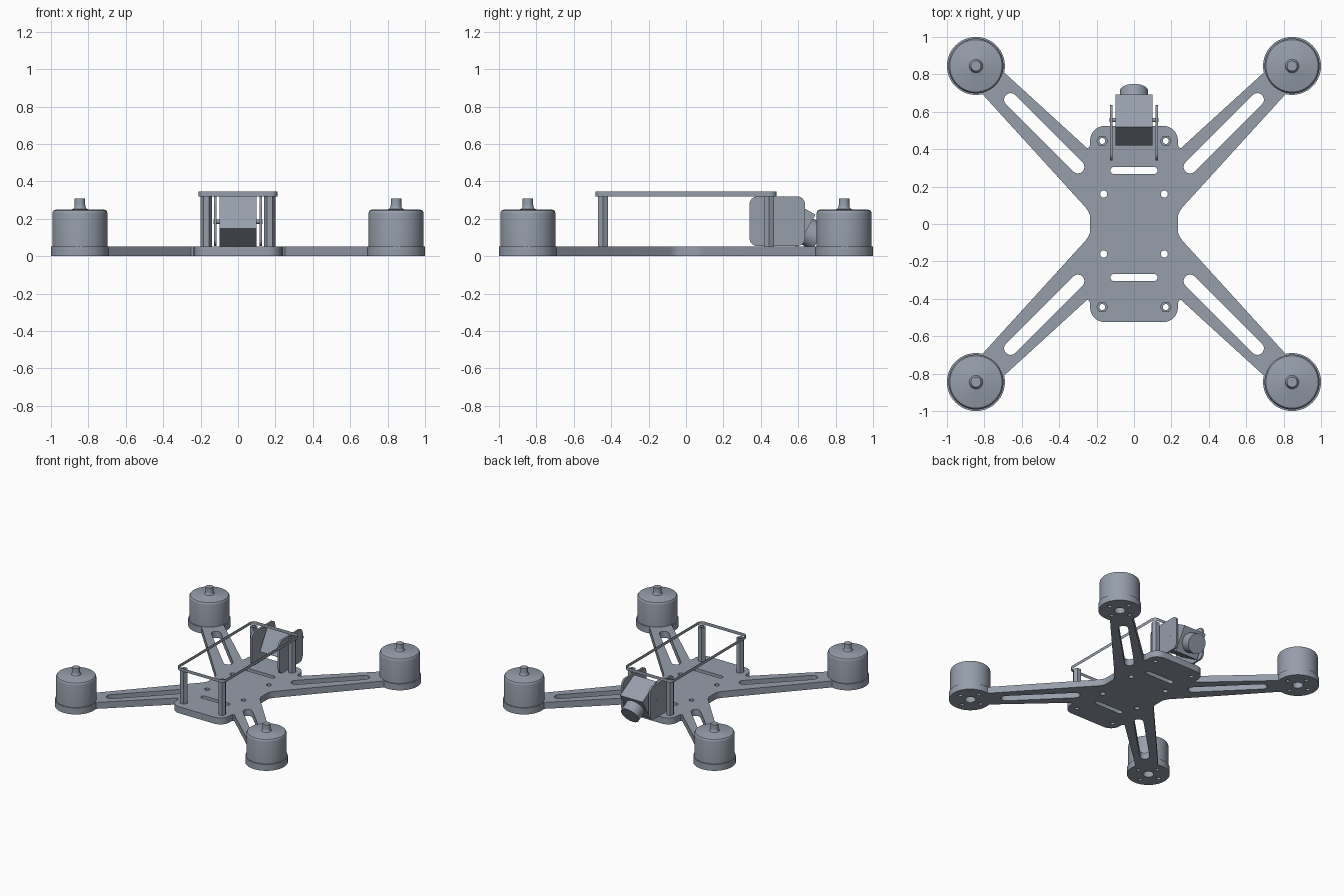
import bpy, bmesh
from math import sin, cos, pi, radians
from mathutils import Matrix, Vector

if "Cube" in bpy.data.objects:
    bpy.data.objects.remove(bpy.data.objects["Cube"])

metal = bpy.data.materials.new("blue_grey_metal")
metal.diffuse_color = (0.305, 0.342, 0.407, 1)
metal.use_nodes = True
metal.node_tree.nodes["Principled BSDF"].inputs["Base Color"].default_value = metal.diffuse_color


def finish(name, bm, matrix=Matrix(), smooth=True, recalc=True):
    """Turn a bmesh into a named object."""
    bmesh.ops.remove_doubles(bm, verts=bm.verts, dist=1e-5)
    if recalc:
        bmesh.ops.recalc_face_normals(bm, faces=bm.faces)
    bm.transform(matrix)
    me = bpy.data.meshes.new(name)
    bm.to_mesh(me)
    bm.free()
    me.materials.append(metal)
    ob = bpy.data.objects.new(name, me)
    bpy.context.collection.objects.link(ob)
    if smooth:
        bpy.ops.object.select_all(action='DESELECT')
        ob.select_set(True)
        bpy.context.view_layer.objects.active = ob
        bpy.ops.object.shade_smooth_by_angle(angle=radians(30))
    return ob


def arc(cx, cy, r, a0, a1, n=8):
    return [(cx + r * cos(radians(a0 + (a1 - a0) * i / n)),
             cy + r * sin(radians(a0 + (a1 - a0) * i / n))) for i in range(n + 1)]


def circle(cx, cy, r, n=20):
    return arc(cx, cy, r, 0, 360 - 360 / n, n - 1)


def slot(x0, y0, x1, y1, r):
    ang = Vector((1, 0)).angle_signed(Vector((x1 - x0, y1 - y0)))
    a = -ang * 180 / pi
    return arc(x1, y1, r, a - 90, a + 90) + arc(x0, y0, r, a + 90, a + 270)


def rounded_rect(hx, hy, r):
    pts = []
    for k, (sx, sy) in enumerate([(1, 1), (-1, 1), (-1, -1), (1, -1)]):
        pts += arc(sx * (hx - r), sy * (hy - r), r, 90 * k, 90 * k + 90)
    return pts


def plate(name, loops, thick, matrix):
    """Extrude an outline with holes into a flat plate."""
    cu = bpy.data.curves.new(name, 'CURVE')
    cu.dimensions, cu.fill_mode, cu.extrude = '2D', 'BOTH', thick / 2
    for pts in loops:
        sp = cu.splines.new('POLY')
        sp.points.add(len(pts) - 1)
        for p, (x, y) in zip(sp.points, pts):
            p.co = (x, y, 0, 1)
        sp.use_cyclic_u = True
    tmp = bpy.data.objects.new("tmp", cu)
    bpy.context.collection.objects.link(tmp)
    dg = bpy.context.evaluated_depsgraph_get()
    me = bpy.data.meshes.new_from_object(tmp.evaluated_get(dg))
    bm = bmesh.new()
    bm.from_mesh(me)
    bpy.data.objects.remove(tmp)
    bpy.data.meshes.remove(me)
    return finish(name, bm, matrix)


def lathe(name, runs, matrix, n=48):
    """Spin profile runs of (radius, z) about the z axis."""
    bm = bmesh.new()
    for prof in runs:
        vs = [bm.verts.new((r, 0, z)) for r, z in prof]
        es = [bm.edges.new(p) for p in zip(vs, vs[1:])]
        bmesh.ops.spin(bm, geom=vs + es, cent=(0, 0, 0), axis=(0, 0, 1),
                       angle=2 * pi, steps=n)
    return finish(name, bm, matrix)


M = 0.845                      # motor centre
CORNERS = [(1, 1), (-1, 1), (-1, -1), (1, -1)]

# Base plate: one quarter of the outline, mirrored round
quarter = ([(0.235, 0.04), (0.238, 0.055), (0.248, 0.073), (0.26, 0.09)]
           + arc(M, M, 0.155, -103, 193, 40)
           + [(0.25, 0.405), (0.239, 0.412), (0.235, 0.425)]
           + arc(0.155, 0.445, 0.08, 0, 90))
outline = []
for sx, sy in CORNERS:
    q = [(sx * x, sy * y) for x, y in quarter]
    outline += q if sx * sy > 0 else q[::-1]
loops = [outline]
for s in (1, -1):
    loops.append(slot(-0.107, s * 0.286, 0.107, s * 0.286, 0.019))
for sx, sy in CORNERS:
    loops += [circle(sx * 0.162, sy * 0.16, 0.019),
              circle(sx * 0.17, sy * 0.444, 0.016),
              slot(sx * 0.30, sy * 0.305, sx * 0.66, sy * 0.665, 0.035),
              circle(sx * M, sy * M, 0.04)]
    for k in range(4):
        a = k * pi / 2
        loops.append(circle(sx * M + 0.095 * cos(a), sy * M + 0.095 * sin(a), 0.016, 12))
plate("base_plate", loops, 0.052, Matrix.Translation((0, 0, 0.026)))

# Motors: bell with rounded rim and filleted shaft
bell = [(0, 0.052), (0.147, 0.052), (0.147, 0.228), (0.145, 0.238),
        (0.14, 0.245), (0.13, 0.249)]
shaft = [(0.047, 0.249), (0.036, 0.253), (0.03, 0.262), (0.028, 0.275),
         (0.028, 0.309), (0, 0.309)]
for sx, sy in CORNERS:
    lathe("motor", [bell + shaft], Matrix.Translation((sx * M, sy * M, 0)))

# Hexagonal hollow standoffs
for sx, sy in CORNERS:
    plate("standoff", [circle(0, 0, 0.031, 6), circle(0, 0, 0.016)], 0.27,
          Matrix.Translation((sx * 0.17, sy * 0.444, 0.187)))

# Upper frame: thin open band
bm = bmesh.new()
ring = rounded_rect(0.21, 0.483, 0.035)
lo = [bm.verts.new((x, y, 0.32)) for x, y in ring]
hi = [bm.verts.new((x, y, 0.345)) for x, y in ring]
for i in range(len(ring)):
    j = (i + 1) % len(ring)
    bm.faces.new((lo[i], lo[j], hi[j], hi[i]))
finish("upper_frame_band", bm, recalc=False)

# Camera side plates, standing in the yz plane
stand = Matrix(((0, 0, 1, 0), (1, 0, 0, 0), (0, 1, 0, 0), (0, 0, 0, 1)))
for s in (1, -1):
    plate("camera_side_plate", [rounded_rect(0.148, 0.132, 0.04)], 0.015,
          Matrix.Translation((s * 0.122, 0.488, 0.187)) @ stand)

# Camera: cube tilted nose-down, with lens and pivot screws
tilt = Matrix.Translation((0, 0.556, 0.185)) @ Matrix.Rotation(radians(-30), 4, 'X')
bm = bmesh.new()
bmesh.ops.create_cube(bm, size=0.2)
finish("camera_body", bm, tilt, smooth=False)
lathe("camera_lens", [[(0, 0.095), (0.075, 0.095), (0.075, 0.18), (0, 0.18)]],
      tilt @ Matrix.Rotation(radians(-90), 4, 'X'))
for s in (1, -1):
    lathe("pivot_screw", [[(0, 0.095), (0.012, 0.095), (0.012, 0.131), (0, 0.131)]],
          tilt @ Matrix.Rotation(radians(s * 90), 4, 'Y'), 16)
